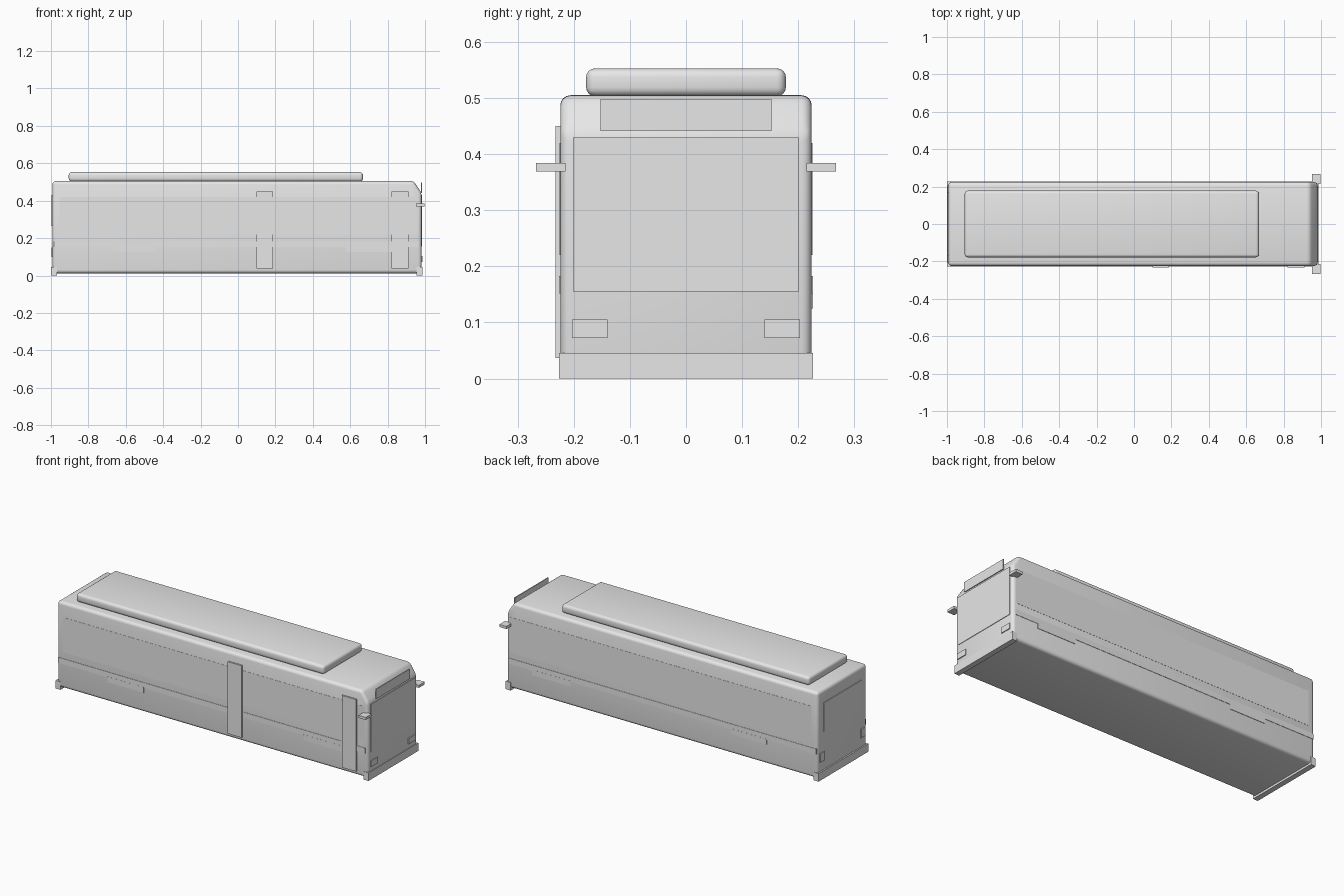
import bpy
import math

cube = bpy.data.objects.get("Cube")
if cube:
    bpy.data.objects.remove(cube, do_unlink=True)

grey = bpy.data.materials.new("light_grey")
grey.use_nodes = True
grey.diffuse_color = (0.8, 0.8, 0.8, 1)
grey.node_tree.nodes["Principled BSDF"].inputs["Base Color"].default_value = (0.8, 0.8, 0.8, 1)


def extrude(name, profile, half, bevel=0, limit=30):
    """Extrude an x-z outline along y, optionally rounding its edges."""
    n = len(profile)
    verts = [(x, y, z) for y in (-half, half) for x, z in profile]
    faces = [tuple(range(n)), tuple(reversed(range(n, 2 * n)))]
    faces += [(i, i + n, (i + 1) % n + n, (i + 1) % n) for i in range(n)]
    mesh = bpy.data.meshes.new(name)
    mesh.from_pydata(verts, [], faces)
    mesh.materials.append(grey)
    obj = bpy.data.objects.new(name, mesh)
    bpy.context.collection.objects.link(obj)
    if bevel:
        mod = obj.modifiers.new("rounding", "BEVEL")
        mod.width = bevel
        mod.segments = 4
        mod.limit_method = "ANGLE"
        mod.angle_limit = math.radians(limit)
        bpy.ops.object.select_all(action="DESELECT")
        obj.select_set(True)
        bpy.context.view_layer.objects.active = obj
        bpy.ops.object.modifier_apply(modifier=mod.name)
        bpy.ops.object.shade_smooth_by_angle(angle=math.radians(35))
    return obj


def box(name, x, y, z, bevel=0):
    """Box from (min, max) ranges on each axis."""
    outline = [(x[0], z[0]), (x[1], z[0]), (x[1], z[1]), (x[0], z[1])]
    obj = extrude(name, outline, (y[1] - y[0]) / 2, bevel)
    obj.location.y = (y[0] + y[1]) / 2
    return obj


SIDE, FRONT, REAR = 0.224, 0.982, -0.992


def side_plate(name, side, x, z, depth=0.003):
    y = sorted((side * (SIDE - 0.004), side * (SIDE + depth)))
    return box(name, x, y, z)


# Body shell with a sloping brow above the windscreen
extrude("body", [(REAR, 0.012), (FRONT, 0.012), (FRONT, 0.44),
                 (0.94, 0.505), (REAR, 0.505)], SIDE, 0.018)

# Roof equipment housing
box("roof_unit", (-0.905, 0.668), (-0.178, 0.178), (0.503, 0.553), 0.016)

# Bumpers
box("front_bumper", (0.955, 0.986), (-0.226, 0.226), (0, 0.046))
box("rear_bumper", (-1.0, -0.969), (-0.226, 0.226), (0, 0.046))

# Front and rear glazing
box("windscreen", (0.974, 0.985), (-0.201, 0.201), (0.155, 0.43))
box("destination_sign", (0.978, 0.984), (-0.152, 0.152), (0.441, 0.498))
box("rear_window", (-0.996, -0.985), (-0.17, 0.17), (0.265, 0.43))

# Side details
for side, label in ((-1, "right"), (1, "left")):
    side_plate(label + "_window_band", side, (-0.955, 0.96), (0.22, 0.42), 0.001)
    side_plate(label + "_side_stripe", side, (-0.985, 0.965), (0.152, 0.183), 0.002)
    for x, place in (((-0.67, -0.44), "rear"), ((0.575, 0.82), "front")):
        side_plate(f"{label}_{place}_wheel_cover", side, x, (0.125, 0.156), 0.0025)
    # Mirrors and lamps
    y = sorted((side * 0.215, side * 0.267))
    box(label + "_mirror", (0.953, 0.998), y, (0.369, 0.384))
    y = sorted((side * 0.14, side * 0.203))
    box(label + "_headlight", (0.974, 0.987), y, (0.072, 0.105))
    y = sorted((side * 0.165, side * 0.205))
    box(label + "_tail_light", (-0.997, -0.985), y, (0.1, 0.15))

# Passenger doors
for x, place in (((0.098, 0.186), "middle"), ((0.822, 0.912), "front")):
    side_plate(place + "_door", -1, x, (0.037, 0.45), 0.009)
